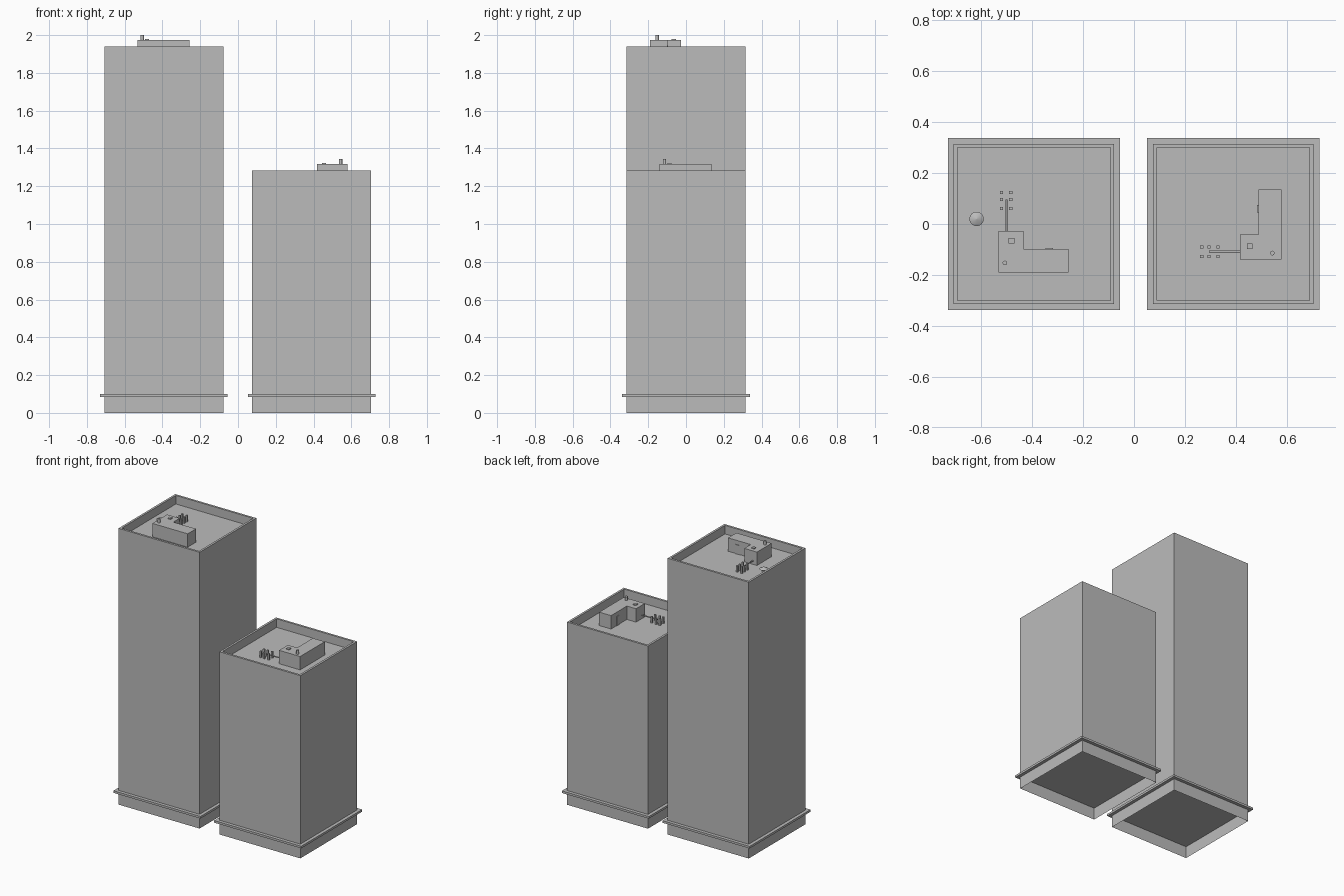
import bpy, bmesh
from math import pi
from mathutils import Matrix, Vector

cube = bpy.data.objects.get("Cube")
if cube:
    bpy.data.objects.remove(cube, do_unlink=True)

grey = bpy.data.materials.new("concrete_grey")
grey.use_nodes = True
grey.diffuse_color = (0.5, 0.5, 0.5, 1)
grey.node_tree.nodes["Principled BSDF"].inputs["Base Color"].default_value = (0.5, 0.5, 0.5, 1)

WALL, RIM, LEDGE = 0.315, 0.30, 0.338
LEDGE_Z, LEDGE_TOP = 0.085, 0.10
PARAPET = 0.06


def finish(name, bm, frame, smooth=False):
    mesh = bpy.data.meshes.new(name)
    bm.to_mesh(mesh)
    bm.free()
    mesh.materials.append(grey)
    obj = bpy.data.objects.new(name, mesh)
    bpy.context.collection.objects.link(obj)
    obj.matrix_world = frame
    if smooth:
        mesh.shade_smooth()
        mesh.set_sharp_from_angle(angle=pi / 5)
    return obj


def add_box(bm, low, high):
    low, high = Vector(low), Vector(high)
    place = Matrix.Translation((low + high) / 2) @ Matrix.Diagonal((*(high - low), 1))
    bmesh.ops.create_cube(bm, size=1, matrix=place)


def box(name, low, high, frame):
    bm = bmesh.new()
    add_box(bm, low, high)
    return finish(name, bm, frame)


def rod(name, base, radius, length, frame, tip=None, turn=Matrix()):
    """Cylinder or cone that starts at base and runs along its turned z axis."""
    bm = bmesh.new()
    place = Matrix.Translation(base) @ turn @ Matrix.Translation((0, 0, length / 2))
    bmesh.ops.create_cone(bm, cap_ends=True, segments=24, radius1=radius,
                          radius2=radius if tip is None else tip,
                          depth=length, matrix=place)
    return finish(name, bm, frame, smooth=True)


def square_loft(name, rings, frame, cap_end=False):
    """Join square rings given as (half width, height)."""
    bm = bmesh.new()
    loops = [[bm.verts.new((sx * h, sy * h, z)) for sx, sy in
              ((-1, -1), (1, -1), (1, 1), (-1, 1))] for h, z in rings]
    for a, b in zip(loops, loops[1:]):
        for i in range(4):
            j = (i + 1) % 4
            bm.faces.new((a[i], a[j], b[j], b[i]))
    if cap_end:
        bm.faces.new(loops[-1])
    return finish(name, bm, frame)


def tower(label, x, height, angle):
    ground = Matrix.Translation((x, 0, 0))
    deck = Matrix.Translation((x, 0, height - PARAPET)) @ Matrix.Rotation(angle, 4, "Z")

    # Open skirt, projecting ledge, and shaft with a parapet around the deck
    square_loft(label + "_base_skirt", [(WALL, 0), (WALL, LEDGE_Z)], ground)
    box(label + "_ledge", (-LEDGE, -LEDGE, LEDGE_Z), (LEDGE, LEDGE, LEDGE_TOP), ground)
    square_loft(label + "_shaft", [(WALL, LEDGE_TOP), (WALL, height), (RIM, height),
                                   (RIM, height - PARAPET)], ground, cap_end=True)

    # L-shaped roof house
    top = 0.094
    outline = [(-0.139, -0.19), (0.135, -0.19), (0.135, -0.098),
               (-0.041, -0.098), (-0.041, -0.027), (-0.139, -0.027)]
    bm = bmesh.new()
    floor = bm.faces.new([bm.verts.new((px, py, 0)) for px, py in outline])
    lifted = bmesh.ops.extrude_face_region(bm, geom=[floor])["geom"]
    bmesh.ops.translate(bm, vec=(0, 0, top),
                        verts=[v for v in lifted if isinstance(v, bmesh.types.BMVert)])
    bmesh.ops.recalc_face_normals(bm, faces=bm.faces)
    finish(label + "_roof_house", bm, deck)
    box(label + "_roof_door", (0.045, -0.099, 0), (0.075, -0.094, 0.065), deck)
    box(label + "_roof_vent", (-0.099, -0.076, top), (-0.077, -0.054, top + 0.006), deck)
    rod(label + "_chimney", (-0.114, -0.153, top), 0.009, 0.026, deck)

    # Supply pipe running to a double row of posts
    rod(label + "_supply_pipe", (-0.108, -0.03, 0.025), 0.004, 0.126, deck,
        turn=Matrix.Rotation(-pi / 2, 4, "X"))
    bm = bmesh.new()
    for px in (-0.127, -0.091):
        for py in (0.061, 0.096, 0.124):
            add_box(bm, (px - 0.006, py - 0.006, 0), (px + 0.006, py + 0.006, 0.045))
    finish(label + "_roof_posts", bm, deck)
    return deck


tall_deck = tower("tall_tower", -0.393, 1.94, 0)
tower("short_tower", 0.390, 1.283, pi / 2)

# Capped roof ventilator on the tall tower
rod("ventilator_stem", (-0.225, 0.02, 0), 0.012, 0.02, tall_deck)
rod("ventilator_cap", (-0.225, 0.02, 0.018), 0.028, 0.014, tall_deck, tip=0.002)
